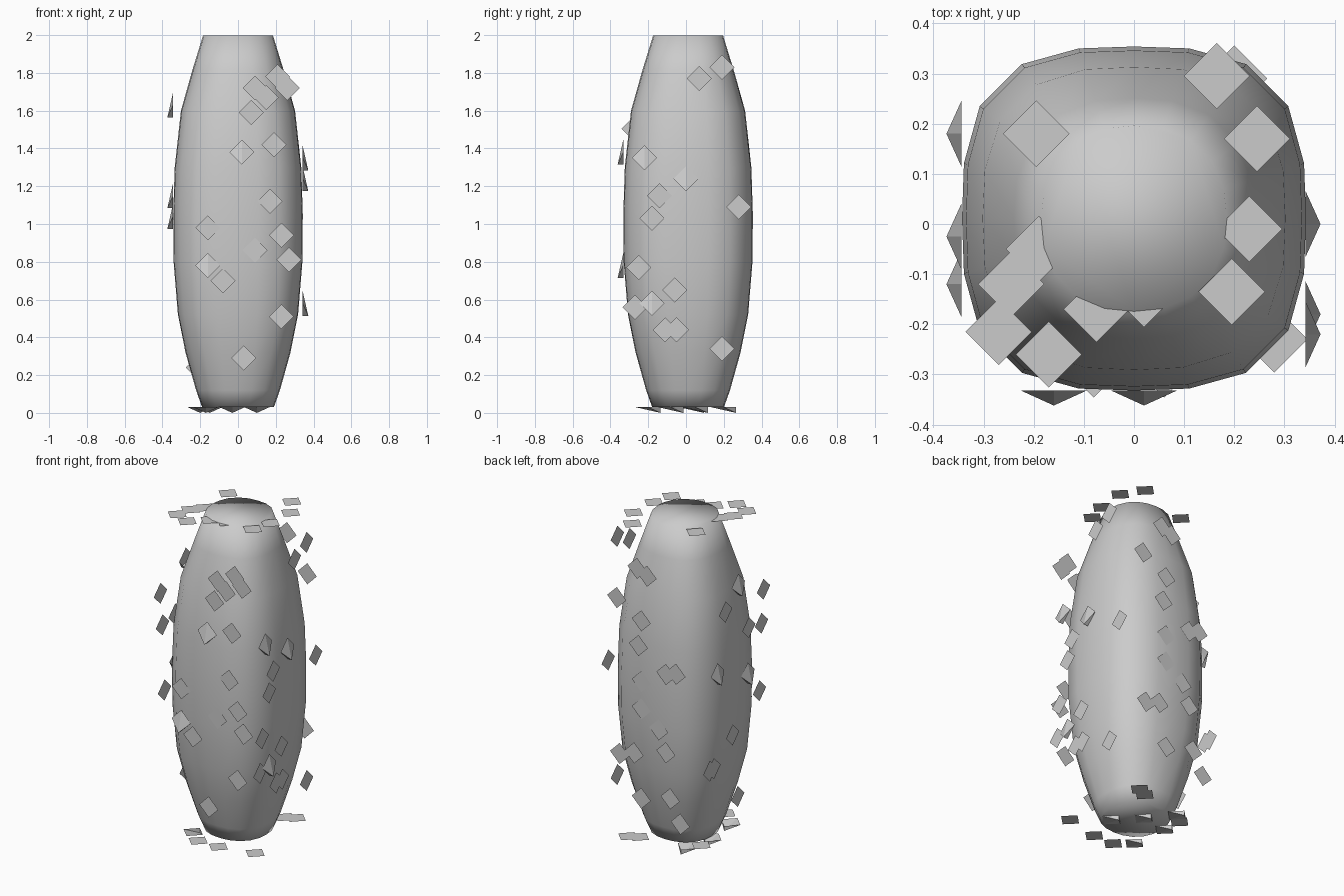
import bpy, math
from mathutils import Vector


def make_object(name, verts, faces):
    me = bpy.data.meshes.new(name)
    me.from_pydata(verts, [], faces)
    me.update()
    ob = bpy.data.objects.new(name, me)
    bpy.context.collection.objects.link(ob)
    return ob


# Body: rounded-square rings lofted along z (height, half width, squareness)
N = 20
profile = [(0.03, 0.19, 2.3), (0.12, 0.222, 2.5), (0.32, 0.278, 2.7), (0.52, 0.318, 3.0),
           (0.8, 0.341, 3.0), (1.05, 0.343, 3.0), (1.3, 0.335, 3.0), (1.6, 0.302, 2.8),
           (1.82, 0.24, 2.5), (1.998, 0.185, 2.3)]
verts, faces = [], []
for z, r, n in profile:
    for i in range(N):
        a = 2 * math.pi * i / N
        c, s = math.cos(a), math.sin(a)
        k = r / (abs(c) ** n + abs(s) ** n) ** (1 / n)
        verts.append((k * c, k * s + 0.011, z))
for j in range(len(profile) - 1):
    for i in range(N):
        b, t, i2 = j * N, (j + 1) * N, (i + 1) % N
        faces.append((b + i, b + i2, t + i2, t + i))
faces.append(tuple(reversed(range(N))))
faces.append(tuple(range((len(profile) - 1) * N, len(profile) * N)))
body = make_object("body", verts, faces)
body.data.polygons.foreach_set("use_smooth", [True] * len(faces))

H = 0.066   # half diagonal of a flake


# Flakes: flat diamonds on one plane; folded ones lift their lower corner outward
def flakes(name, origin, u, v, spots, folded=()):
    origin, u, v = Vector(origin), Vector(u), Vector(v)
    out = u.cross(v)
    verts, faces = [], []
    for p in list(spots) + list(folded):
        c = origin + u * p[0] + v * p[1]
        lift = 0.03 if p in folded else 0
        b = len(verts)
        verts += [c + v * H, c - u * H, c - v * H + out * lift, c + u * H]
        if lift:
            verts.append(c - v * H)
            faces += [(b, b + 1, b + 2), (b, b + 2, b + 3),
                      (b + 1, b + 4, b + 2), (b + 2, b + 4, b + 3)]
        else:
            faces.append((b, b + 1, b + 2, b + 3))
    return make_object(name, verts, faces)


Z = (0, 0, 1)
flakes("front_flakes", (0, -0.332, 0), (1, 0, 0), Z,
       [(.09, 1.72), (.21, 1.78), (.26, 1.72), (.15, 1.67), (.07, 1.59), (.19, 1.42),
        (.17, 1.12), (-.16, .98), (.23, .94), (.09, .86), (.27, .81), (-.08, .70),
        (.23, .51), (.03, .29)],
       [(.02, 1.38), (-.16, .78)])
flakes("right_flakes", (0.342, 0, 0), (0, 1, 0), Z,
       [(.07, 1.77), (.19, 1.83), (-.14, 1.15), (-.18, 1.03), (.28, 1.09), (-.25, .77),
        (-.06, .65), (-.27, .56), (-.11, .44), (-.05, .44), (.19, .34)],
       [(-.22, 1.35), (0.0, 1.24), (-.18, .58)])
# u points to -x on the back
flakes("back_flakes", (0, 0.356, 0), (-1, 0, 0), Z,
       [(-.09, 1.76), (-.02, 1.73), (-.23, 1.54), (-.06, 1.44), (-.08, 1.28), (.11, 1.15),
        (.18, 1.17), (-.06, 1.06), (-.06, .89), (.06, .79), (.11, .66), (-.11, .60),
        (-.21, .57), (-.06, .33), (.14, .38), (.21, .24)])
# u points to -y on the left
flakes("left_flakes", (-0.344, 0, 0), (0, -1, 0), Z,
       [(.275, 1.505), (-.1, 1.505), (.13, 1.32), (.255, 1.30), (.235, .885),
        (-.255, .57), (-.215, .57), (.02, .305), (-.03, .71)],
       [(.025, 1.63), (-.18, 1.15), (.12, 1.04)])
flakes("top_flakes", (0, 0, 1.997), (1, 0, 0), (0, 1, 0),
       [(-.195, .18), (.165, .295), (.245, .17), (.23, -.01), (.195, -.135), (-.17, -.26),
        (-.27, -.215), (-.245, -.12), (-.19, -.05), (.02, -.14), (-.075, -.17)])
# v points to -y underneath
flakes("bottom_flakes", (0, 0, 0.03), (1, 0, 0), (0, -1, 0),
       [(.28, .23), (.06, .28), (-.08, .28), (.2, -.29), (.14, -.26), (-.21, -.15)],
       [(-.15, -.2), (-.17, .2), (-.2, -.03), (.1, .08), (-.03, -.05)])
